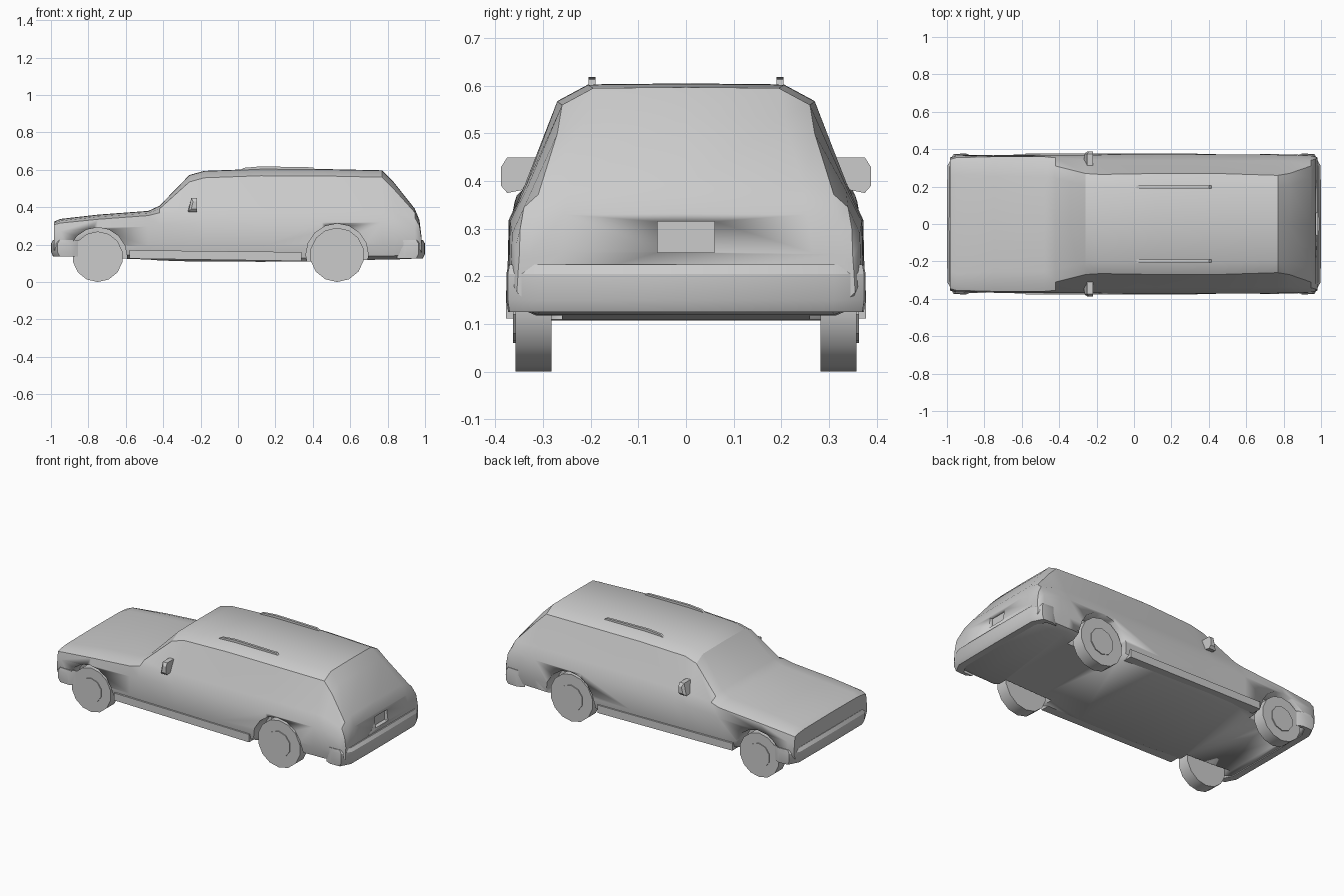
import bpy, bmesh
from math import radians, pi

if "Cube" in bpy.data.objects:
    bpy.data.objects.remove(bpy.data.objects["Cube"])


def make_object(name, bm, angle=30):
    bmesh.ops.recalc_face_normals(bm, faces=bm.faces)
    mesh = bpy.data.meshes.new(name)
    bm.to_mesh(mesh)
    bm.free()
    ob = bpy.data.objects.new(name, mesh)
    bpy.context.collection.objects.link(ob)
    bpy.ops.object.select_all(action='DESELECT')
    ob.select_set(True)
    bpy.context.view_layer.objects.active = ob
    bpy.ops.object.shade_smooth_by_angle(angle=radians(angle))
    return ob


def loft(name, rings, angle=30):
    """Skin closed rings of 3D points and cap both ends."""
    bm = bmesh.new()
    loops = [[bm.verts.new(p) for p in r] for r in rings]
    n = len(loops[0])
    for a, b in zip(loops, loops[1:]):
        for i in range(n):
            j = (i + 1) % n
            bm.faces.new((a[i], a[j], b[j], b[i]))
    bm.faces.new(loops[0])
    bm.faces.new(loops[-1])
    return make_object(name, bm, angle)


def prism(name, profile, y0, y1):
    """Extrude an (x, z) profile along y."""
    return loft(name, [[(x, y, z) for x, z in profile] for y in (y0, y1)])


def cylinder(name, x, y, z, r, width, sides):
    bm = bmesh.new()
    bmesh.ops.create_cone(bm, cap_ends=True, segments=sides, radius1=r,
                          radius2=r, depth=width)
    ob = make_object(name, bm)
    ob.rotation_euler.x = pi / 2
    ob.location = (x, y, z)
    return ob


def cut(target, cutter):
    mod = target.modifiers.new("cut", 'BOOLEAN')
    mod.operation = 'DIFFERENCE'
    mod.solver = 'EXACT'
    mod.object = cutter
    cutter.hide_render = True
    bpy.context.view_layer.update()
    bpy.context.view_layer.objects.active = target
    bpy.ops.object.modifier_apply(modifier=mod.name)
    bpy.data.objects.remove(cutter)


# Body: x, floor z, side half-width, belt half-width, belt z, roof half-width, roof z
stations = [
    (-0.985, 0.15, 0.355, 0.345, 0.305, 0.32, 0.32),
    (-0.95, 0.14, 0.368, 0.355, 0.315, 0.33, 0.335),
    (-0.75, 0.13, 0.372, 0.360, 0.335, 0.32, 0.358),
    (-0.48, 0.12, 0.372, 0.360, 0.355, 0.32, 0.378),
    (-0.42, 0.115, 0.372, 0.355, 0.370, 0.31, 0.405),
    (-0.26, 0.11, 0.372, 0.345, 0.380, 0.27, 0.570),
    (-0.18, 0.11, 0.373, 0.342, 0.382, 0.265, 0.592),
    (0.12, 0.108, 0.375, 0.340, 0.385, 0.27, 0.603),
    (0.45, 0.11, 0.375, 0.340, 0.388, 0.27, 0.602),
    (0.77, 0.12, 0.373, 0.338, 0.385, 0.26, 0.595),
    (0.83, 0.12, 0.372, 0.336, 0.380, 0.27, 0.535),
    (0.945, 0.125, 0.368, 0.340, 0.345, 0.31, 0.390),
    (0.97, 0.13, 0.362, 0.348, 0.300, 0.32, 0.330),
    (0.98, 0.135, 0.355, 0.350, 0.240, 0.33, 0.250),
]
rings = []
for x, zf, w, wb, zb, wr, zr in stations:
    drop = min(0.035, (zr - zb) * 0.4)
    half = [(w - 0.06, zf), (w - 0.012, zf + 0.02), (w, zf + 0.3 * (zb - zf)),
            (w - 0.003, zf + 0.75 * (zb - zf)), (wb, zb), (wr, zr - drop),
            (wr - 0.065, zr)]
    section = half + [(0, zr + 0.002)] + [(-y, z) for y, z in reversed(half)]
    rings.append([(x, y, z) for y, z in section])
body = loft("body", rings, 28)

# Wheel arches and number plate recess
wheels = (("front", -0.75, 0.135), ("rear", 0.53, 0.145))
for end, wx, r in wheels:
    for s in (-1, 1):
        cut(body, cylinder("arch_cutter", wx, s * 0.36, r, r + 0.022, 0.2, 16))
cut(body, prism("plate_cutter", [(0.955, 0.25), (1.1, 0.25), (1.1, 0.315), (0.955, 0.315)], -0.06, 0.06))

# Wheels with hubs
for end, wx, r in wheels:
    for side, s in (("right", -1), ("left", 1)):
        cylinder(f"{end}_{side}_wheel", wx, s * 0.32, r, r, 0.075, 14)
        cylinder(f"{end}_{side}_hub", wx, s * 0.333, r, r * 0.55, 0.06, 10)


def bumper(name, s, z0, z1):
    """Wrap-around bar; s = -1 front, 1 rear."""
    path = [(0.90, -0.377), (0.965, -0.374), (0.998, -0.31), (1.0, 0),
            (0.998, 0.31), (0.965, 0.374), (0.90, 0.377)]
    bars = []
    for x, y in path:
        xi, yi = x - 0.05, y * 0.94
        bars.append([(s * xi, yi, z0), (s * (x - 0.012), y * 0.99, z0),
                     (s * x, y, z0 + 0.025), (s * x, y, z1 - 0.02),
                     (s * (x - 0.012), y * 0.99, z1), (s * xi, yi, z1)])
    loft(name, bars)


bumper("front_bumper", -1, 0.135, 0.225)
bumper("rear_bumper", 1, 0.125, 0.225)

# Mirrors, sills and roof rails
for side, s in (("right", -1), ("left", 1)):
    loft(side + "_mirror", [
        [(-0.27, s * 0.30, 0.39), (-0.22, s * 0.30, 0.39), (-0.22, s * 0.30, 0.45), (-0.25, s * 0.30, 0.45)],
        [(-0.265, s * 0.375, 0.375), (-0.22, s * 0.375, 0.375), (-0.22, s * 0.375, 0.45), (-0.25, s * 0.375, 0.45)],
        [(-0.25, s * 0.388, 0.39), (-0.22, s * 0.388, 0.39), (-0.22, s * 0.388, 0.43), (-0.24, s * 0.388, 0.43)]])
    prism(side + "_sill", [(-0.58, 0.125), (0.34, 0.112), (0.34, 0.16), (-0.58, 0.17)],
          s * 0.31, s * 0.378)
    prism(side + "_roof_rail", [(0.0, 0.59), (0.03, 0.61), (0.12, 0.618), (0.4, 0.613), (0.43, 0.59)],
          s * 0.19, s * 0.205)
